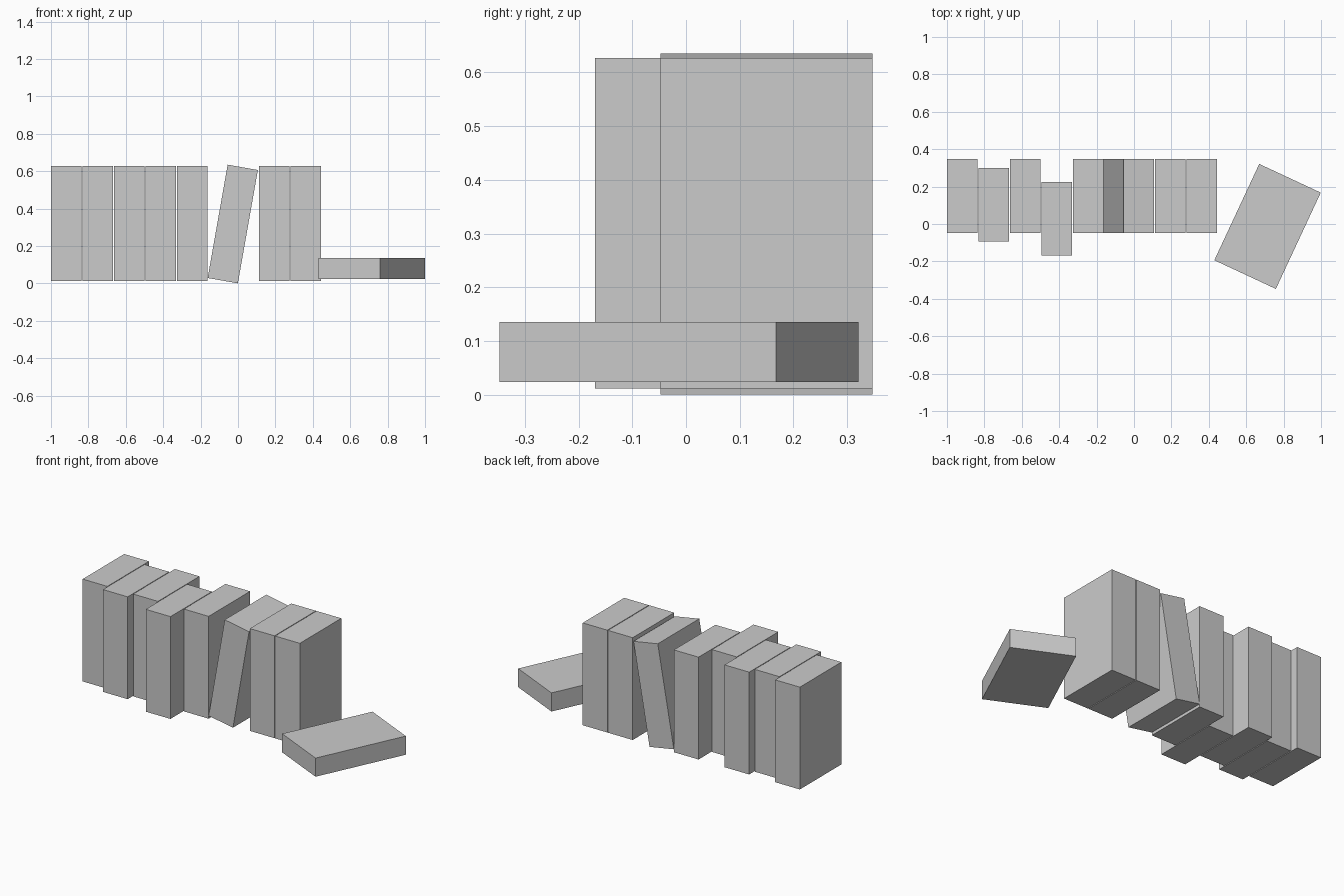
import bpy
from math import radians

if "Cube" in bpy.data.objects:
    bpy.data.objects.remove(bpy.data.objects["Cube"])


def book(name, center, size, rotation=(0, 0, 0)):
    bpy.ops.mesh.primitive_cube_add(size=1, location=center)
    ob = bpy.context.object
    ob.name = name
    ob.rotation_euler = [radians(a) for a in rotation]
    ob.scale = size
    return ob


SIZE = (0.164, 0.394, 0.615)
BACK_ROW_Y = 0.15
MID_Z = 0.3195

# Left group of upright books, two of them pulled forward
for i, pull in enumerate((0, 0.047, 0, 0.122, 0)):
    book(f"upright_book_left_{i + 1}",
         (-0.918 + 0.1684 * i, BACK_ROW_Y - pull, MID_Z), SIZE)

# Book leaning to the right in the gap
book("leaning_book", (-0.028, BACK_ROW_Y, 0.318), SIZE, (0, 10, 0))

# Right pair of upright books
for i in range(2):
    book(f"upright_book_right_{i + 1}",
         (0.1935 + 0.1684 * i, BACK_ROW_Y, MID_Z), SIZE)

# Book lying flat, turned at an angle
book("flat_book", (0.714, -0.013, 0.08), (0.363, 0.568, 0.112), (0, 0, -25))
